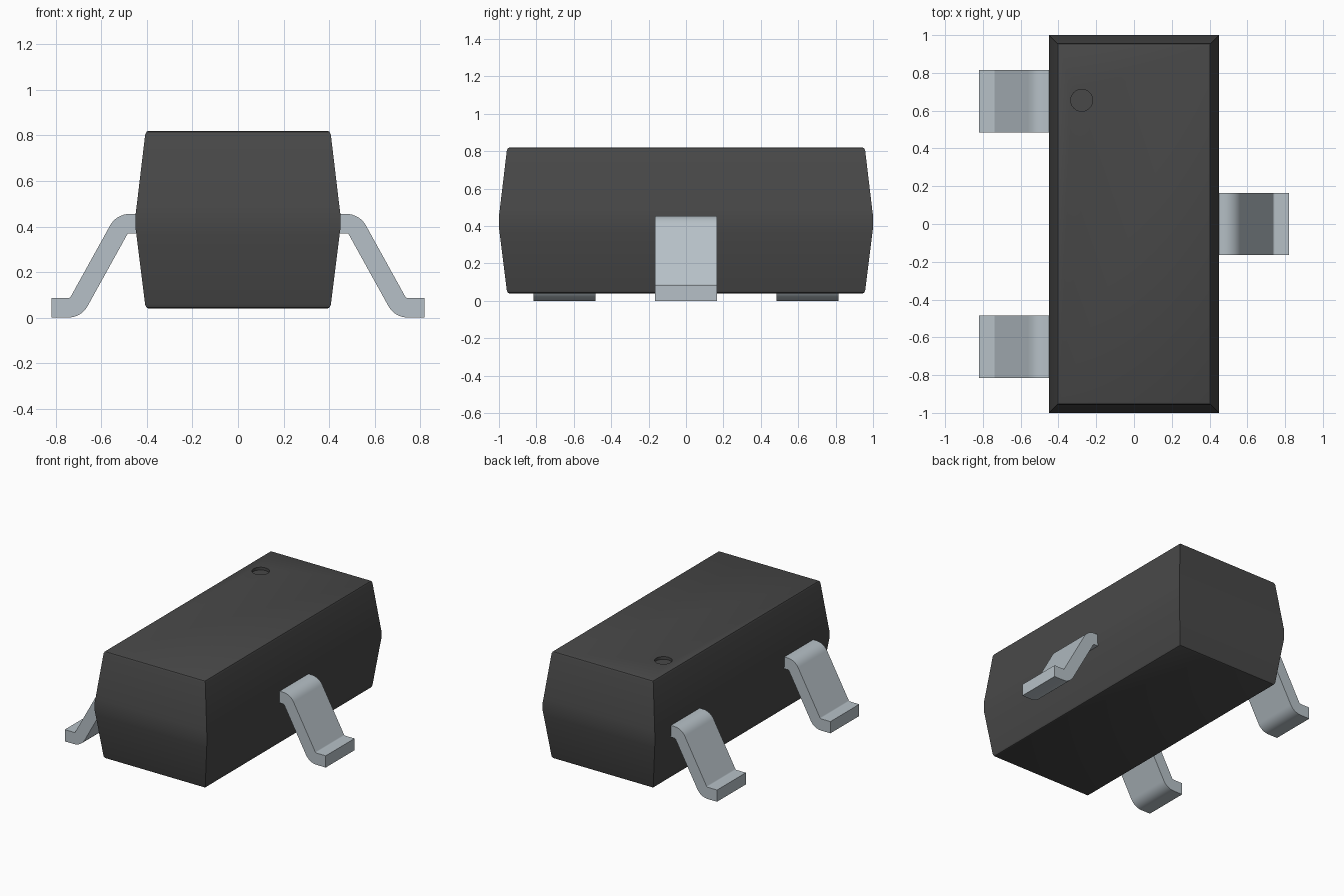
import bpy, bmesh
from math import radians, cos, sin

cube = bpy.data.objects.get("Cube")
if cube:
    bpy.data.objects.remove(cube)


def material(name, color):
    mat = bpy.data.materials.new(name)
    mat.use_nodes = True
    mat.diffuse_color = color
    mat.node_tree.nodes["Principled BSDF"].inputs["Base Color"].default_value = color
    return mat


def finish(name, bm, mat):
    bmesh.ops.recalc_face_normals(bm, faces=bm.faces)
    mesh = bpy.data.meshes.new(name)
    bm.to_mesh(mesh)
    bm.free()
    mesh.materials.append(mat)
    obj = bpy.data.objects.new(name, mesh)
    bpy.context.collection.objects.link(obj)
    return obj


def smooth(obj):
    bpy.ops.object.select_all(action="DESELECT")
    obj.select_set(True)
    bpy.context.view_layer.objects.active = obj
    bpy.ops.object.shade_smooth_by_angle(angle=radians(35))


plastic = material("dark grey plastic", (0.065, 0.065, 0.065, 1))
metal = material("tinned metal", (0.47, 0.53, 0.57, 1))

# Moulded body: stacked rectangles, drafted both ways from a middle band
levels = [(0.04, 0.056), (0.044, 0.048), (0.056, 0.042), (0.36, 0.004), (0.39, 0),
          (0.455, 0), (0.485, 0.004), (0.804, 0.042), (0.816, 0.048), (0.82, 0.056)]
bm = bmesh.new()
rings = []
for z, inset in levels:
    x, y = 0.45 - inset, 1 - inset
    rings.append([bm.verts.new((sx * x, sy * y, z))
                  for sx, sy in ((-1, -1), (1, -1), (1, 1), (-1, 1))])
for low, high in zip(rings, rings[1:]):
    for i in range(4):
        j = (i + 1) % 4
        bm.faces.new((low[i], low[j], high[j], high[i]))
bm.faces.new(rings[0])
bm.faces.new(rings[-1])
body = finish("body", bm, plastic)

# Round pin-one recess in the top
bm = bmesh.new()
bmesh.ops.create_cone(bm, cap_ends=True, segments=40, radius1=0.058, radius2=0.058, depth=0.1)
bmesh.ops.translate(bm, verts=bm.verts, vec=(-0.277, 0.655, 0.85))
cutter = finish("recess_cutter", bm, plastic)
cutter.hide_render = True
cut = body.modifiers.new("recess", "BOOLEAN")
cut.operation = "DIFFERENCE"
cut.solver = "EXACT"
cut.object = cutter
bpy.context.view_layer.objects.active = body
bpy.ops.object.modifier_apply(modifier=cut.name)
bpy.data.objects.remove(cutter)
smooth(body)


def arc(cx, cz, radius, start, end, steps=8):
    angles = [radians(start + (end - start) * i / steps) for i in range(steps + 1)]
    return [(cx + radius * cos(a), cz + radius * sin(a)) for a in angles]


# Gull-wing leads: one bent strip profile, extruded along y
thick, small = 0.085, 0.012
big = thick + small
shoulder = (0.477, 0.455 - big)
heel = (0.746, big)
profile = ([(0.42, 0.455)] + arc(*shoulder, big, 90, 30)
           + arc(*heel, small, 210, 270) + [(0.82, thick), (0.82, 0)]
           + arc(*heel, big, 270, 210) + arc(*shoulder, small, 30, 90)
           + [(0.42, 0.455 - thick)])


def lead(name, side, y, width=0.33):
    bm = bmesh.new()
    face = bm.faces.new([bm.verts.new((side * x, y - width / 2, z)) for x, z in profile])
    out = bmesh.ops.extrude_face_region(bm, geom=[face])
    moved = [g for g in out["geom"] if isinstance(g, bmesh.types.BMVert)]
    bmesh.ops.translate(bm, verts=moved, vec=(0, width, 0))
    smooth(finish(name, bm, metal))


lead("left_middle_lead", 1, 0)
lead("right_front_lead", -1, -0.65)
lead("right_back_lead", -1, 0.65)
